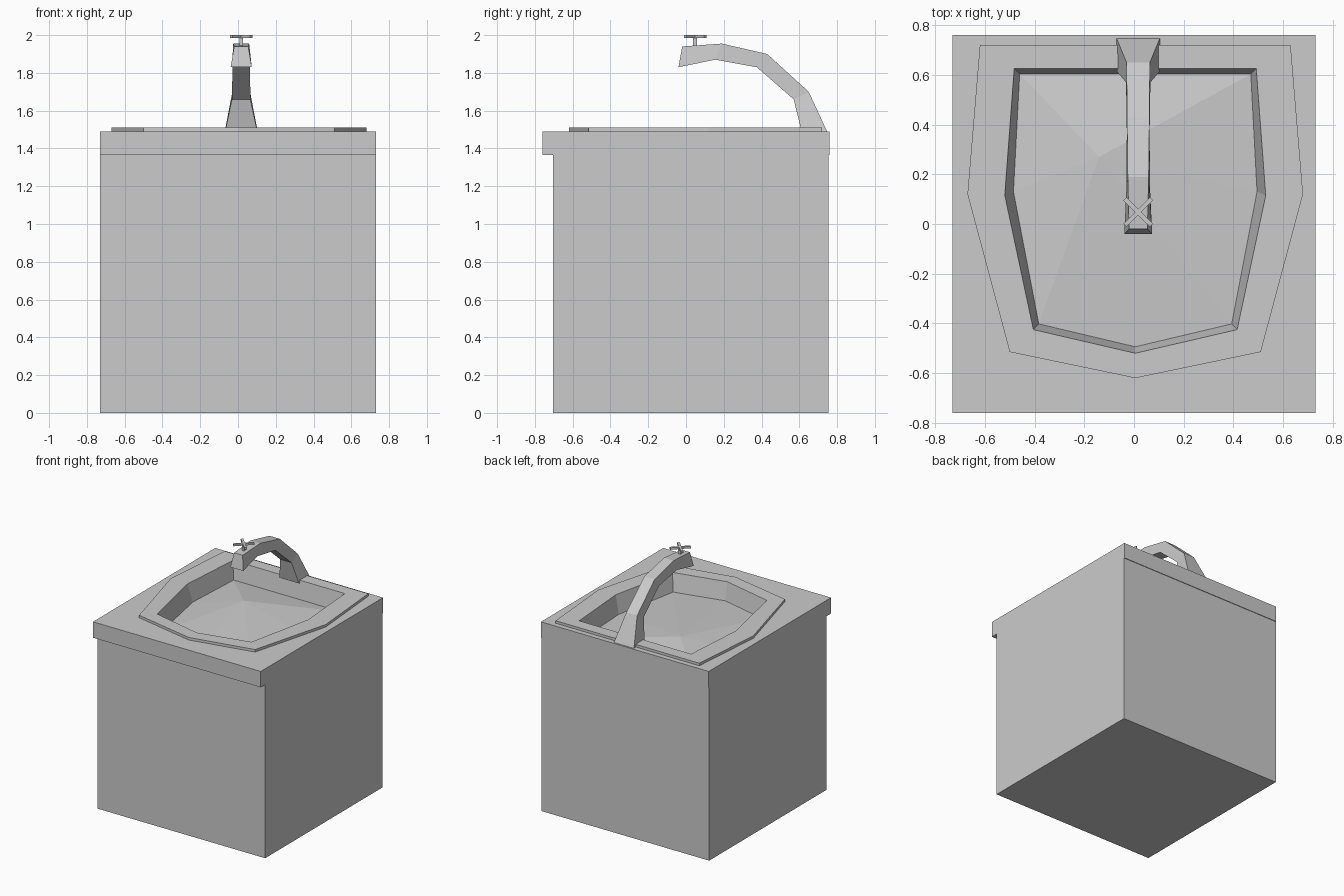
import bpy
import bmesh
from mathutils import Matrix

if "Cube" in bpy.data.objects:
    bpy.data.objects.remove(bpy.data.objects["Cube"], do_unlink=True)

grey = bpy.data.materials.new("plain grey")
grey.use_nodes = True
grey.diffuse_color = (0.6, 0.6, 0.6, 1)
grey.node_tree.nodes["Principled BSDF"].inputs["Base Color"].default_value = (0.6, 0.6, 0.6, 1)


def finish(name, bm):
    bmesh.ops.recalc_face_normals(bm, faces=bm.faces)
    mesh = bpy.data.meshes.new(name)
    bm.to_mesh(mesh)
    bm.free()
    mesh.materials.append(grey)
    obj = bpy.data.objects.new(name, mesh)
    bpy.context.collection.objects.link(obj)
    return obj


def box(name, lo, hi, turn=0):
    bm = bmesh.new()
    bmesh.ops.create_cube(bm, size=1)
    size = [b - a for a, b in zip(lo, hi)]
    mid = [(a + b) / 2 for a, b in zip(lo, hi)]
    bm.transform(Matrix.Translation(mid) @ Matrix.Rotation(turn, 4, "Z")
                 @ Matrix.Diagonal((*size, 1)))
    return finish(name, bm)


def loft(bm, loops, caps=False):
    """Skin a series of equal-length point loops; return the vertex rings."""
    rings = [[bm.verts.new(p) for p in loop] for loop in loops]
    for a, b in zip(rings, rings[1:]):
        for i in range(len(a)):
            j = (i + 1) % len(a)
            bm.faces.new((a[i], a[j], b[j], b[i]))
    if caps:
        bm.faces.new(rings[0])
        bm.faces.new(rings[-1])
    return rings


def outline(half, z):
    """Mirror the right half of the bowl outline, with centre points at back and front."""
    left = [(-x, y) for x, y in reversed(half[1:-1])]
    return [(x + 0.005, y, z) for x, y in half + left]


# Cabinet and worktop
box("cabinet", (-0.73, -0.705, 0), (0.73, 0.755, 1.365))
worktop = box("worktop", (-0.73, -0.76, 1.365), (0.73, 0.76, 1.49))

# Bowl outlines, from back centre round to front centre
rim = [(0, 0.72), (0.625, 0.72), (0.675, 0.12), (0.505, -0.515), (0, -0.62)]
mouth = [(0, 0.625), (0.487, 0.625), (0.525, 0.115), (0.41, -0.425), (0, -0.52)]
floor = [(0, 0.603), (0.465, 0.603), (0.49, 0.13), (0.388, -0.402), (0, -0.494)]
opening = [((a + c) / 2, (b + d) / 2) for (a, b), (c, d) in zip(rim, mouth)]

# Opening in the worktop
bm = bmesh.new()
loft(bm, [outline(opening, 1.3), outline(opening, 1.6)], caps=True)
cutter = finish("opening_cutter", bm)
cutter.hide_render = True
cutter.hide_viewport = True
cut = worktop.modifiers.new("opening", "BOOLEAN")
cut.operation = "DIFFERENCE"
cut.solver = "EXACT"
cut.object = cutter

# Basin: raised rim, walls and a low off-centre peak in the floor
bm = bmesh.new()
rings = loft(bm, [outline(rim, 1.49), outline(rim, 1.51),
                  outline(mouth, 1.51), outline(floor, 1.37)])
peak = bm.verts.new((-0.14, 0.27, 1.42))
last = rings[-1]
for i, v in enumerate(last):
    bm.faces.new((v, last[(i + 1) % len(last)], peak))
basin = finish("basin", bm)
# Open shell: make sure the rim's top looks up
if max(basin.data.polygons, key=lambda p: p.center.z).normal.z < 0:
    basin.data.flip_normals()

# Tap spout: outer (y, z, half width), inner (y, z, half width)
MID = 0.017
stations = [
    ((0.747, 1.49, 0.087), (0.612, 1.49, 0.085)),
    ((0.65, 1.70, 0.047), (0.57, 1.66, 0.049)),
    ((0.43, 1.90, 0.045), (0.375, 1.83, 0.046)),
    ((0.19, 1.955, 0.042), (0.155, 1.87, 0.047)),
    ((-0.02, 1.94, 0.037), (-0.04, 1.83, 0.056)),
]
bm = bmesh.new()
loft(bm, [[(MID - a[2], *a[:2]), (MID + a[2], *a[:2]),
           (MID + b[2], *b[:2]), (MID - b[2], *b[:2])] for a, b in stations], caps=True)
finish("tap_spout", bm)

# Tap handle: stem and crossed bars
KY = 0.048
box("handle_stem", (MID - 0.01, KY - 0.01, 1.93), (MID + 0.01, KY + 0.01, 1.99))
for name, turn in (("handle_bar_a", 0.785), ("handle_bar_b", -0.785)):
    box(name, (MID - 0.075, KY - 0.009, 1.985), (MID + 0.075, KY + 0.009, 2.0), turn)
